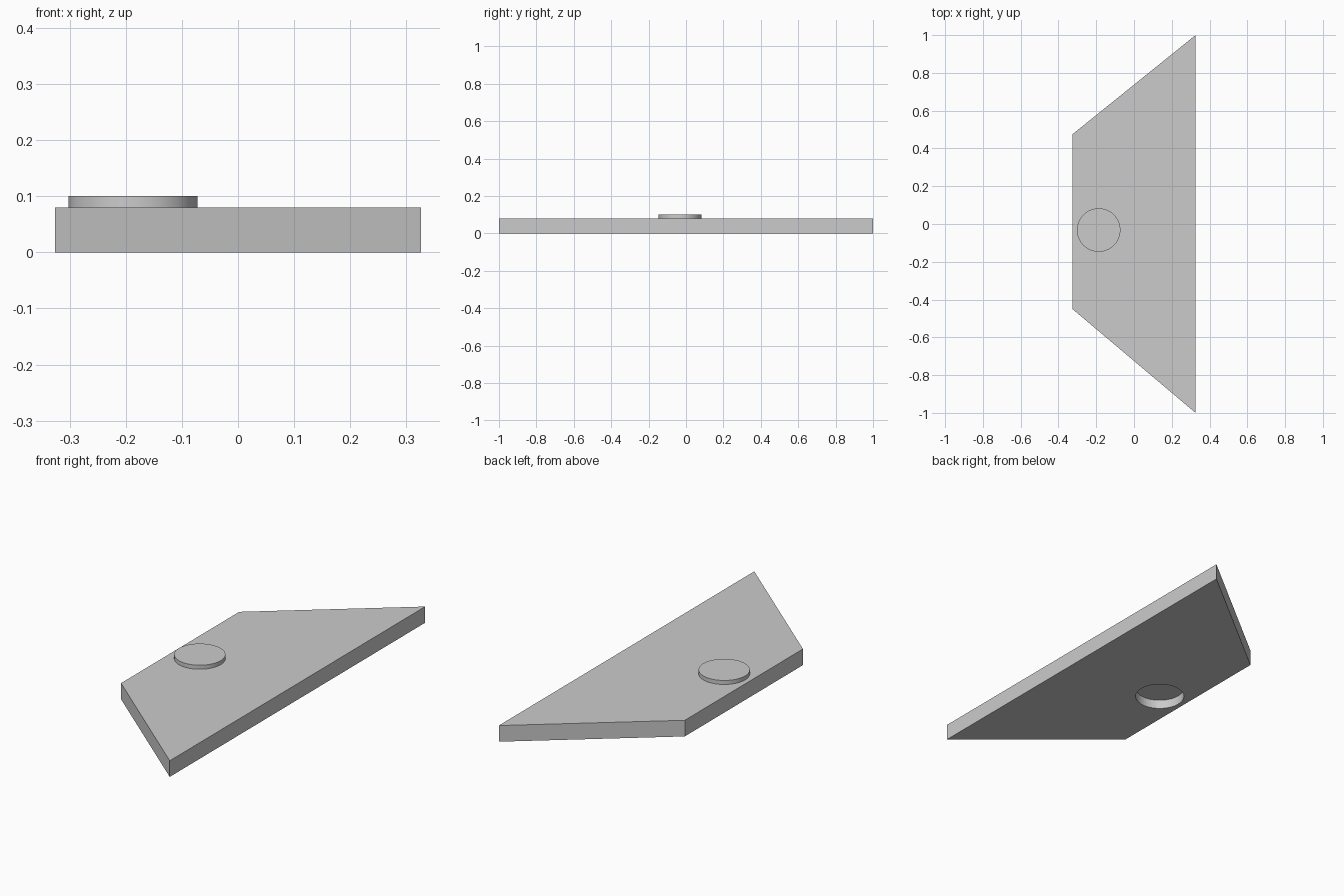
import bpy, bmesh, math

if "Cube" in bpy.data.objects:
    bpy.data.objects.remove(bpy.data.objects["Cube"])

CENTRE = (-0.187, -0.032)
RADIUS = 0.115


def prism(name, points, z0, z1):
    """Extrude a flat outline from z0 up to z1."""
    bm = bmesh.new()
    base = bm.faces.new([bm.verts.new((x, y, z0)) for x, y in points])
    top = bmesh.ops.extrude_face_region(bm, geom=[base], use_keep_orig=True)["geom"]
    verts = [v for v in top if isinstance(v, bmesh.types.BMVert)]
    bmesh.ops.translate(bm, verts=verts, vec=(0, 0, z1 - z0))
    bmesh.ops.recalc_face_normals(bm, faces=bm.faces)
    mesh = bpy.data.meshes.new(name)
    bm.to_mesh(mesh)
    bm.free()
    obj = bpy.data.objects.new(name, mesh)
    bpy.context.collection.objects.link(obj)
    return obj


def circle(radius, sides=64):
    return [(CENTRE[0] + radius * math.cos(2 * math.pi * i / sides),
             CENTRE[1] + radius * math.sin(2 * math.pi * i / sides))
            for i in range(sides)]


# Trapezoid plate
plate = prism("plate", [(0.326, -1.0), (0.326, 1.0), (-0.326, 0.475), (-0.326, -0.45)],
              0.0, 0.08)

# Raised round button on top
button = prism("button", circle(RADIUS), 0.08, 0.10)

# Round pocket in the underside
cutter = prism("pocket_cutter", circle(RADIUS), -0.05, 0.045)
cutter.hide_render = True
cutter.hide_set(True)
pocket = plate.modifiers.new("pocket", 'BOOLEAN')
pocket.operation = 'DIFFERENCE'
pocket.solver = 'EXACT'
pocket.object = cutter

# Smooth the round wall, keep its rims sharp
bpy.ops.object.select_all(action='DESELECT')
button.select_set(True)
bpy.context.view_layer.objects.active = button
bpy.ops.object.shade_smooth_by_angle(angle=math.radians(30))
